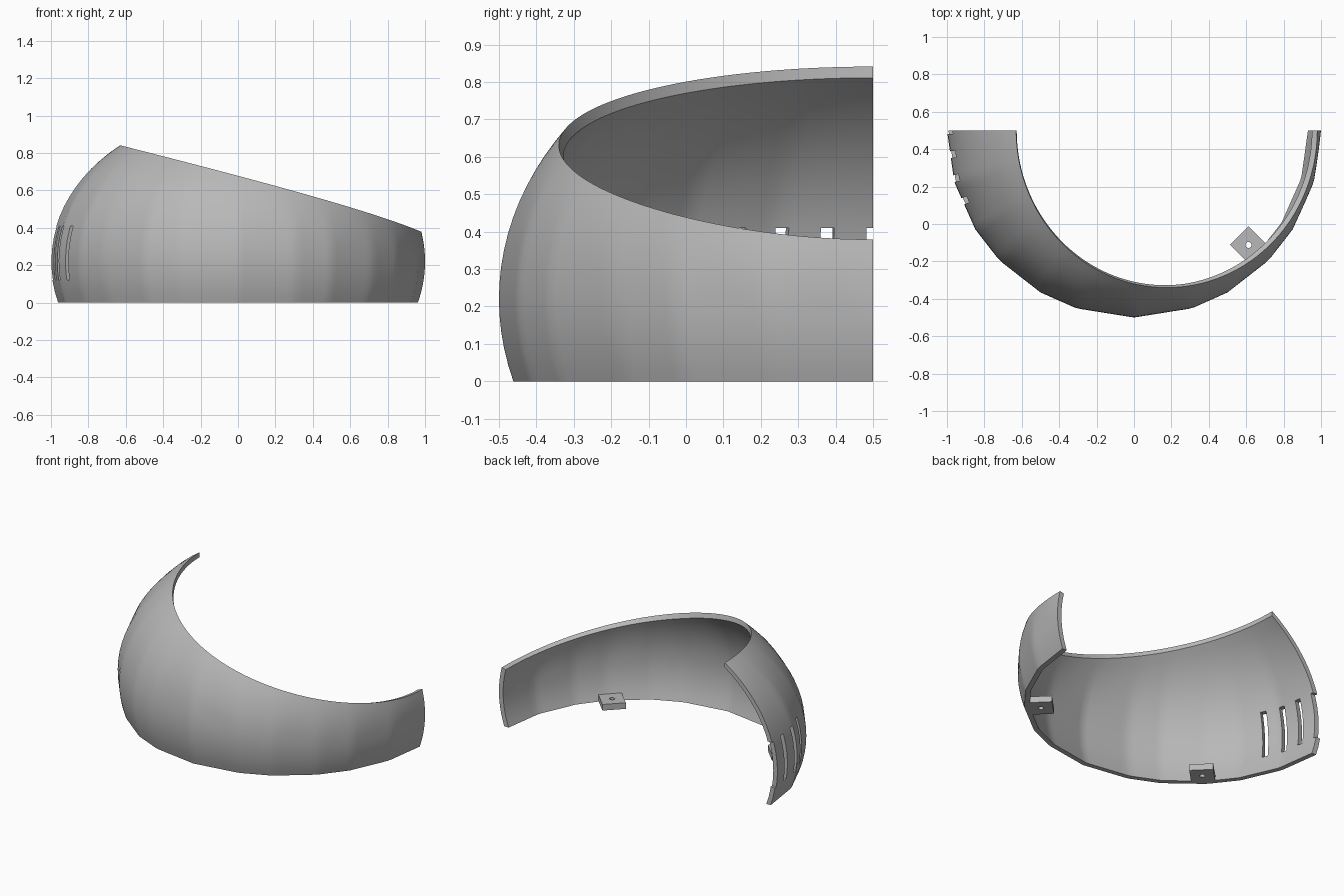
import bpy, bmesh
from math import sin, cos, asin, sqrt, radians, pi
from mathutils import Matrix, Vector

cube = bpy.data.objects.get("Cube")
if cube:
    bpy.data.objects.remove(cube)

MID_Y, MID_Z = 0.5, 0.22      # centre of the flattened sphere
OUTER = (1.0, 0.80)           # horizontal and vertical radius
INNER = (0.97, 0.775)
STEPS, ROWS = 96, 16
KNOTS = [-90, -74, -58, -46, -30, -18, 0, 18, 30, 46, 58, 74, 90]

grey = bpy.data.materials.new("plain_grey")
grey.use_nodes = True
grey.diffuse_color = (0.48, 0.48, 0.48, 1)
grey.node_tree.nodes["Principled BSDF"].inputs["Base Color"].default_value = (0.48, 0.48, 0.48, 1)


def add_object(name, bm):
    bmesh.ops.recalc_face_normals(bm, faces=bm.faces)
    mesh = bpy.data.meshes.new(name)
    bm.to_mesh(mesh)
    bm.free()
    mesh.materials.append(grey)
    obj = bpy.data.objects.new(name, mesh)
    bpy.context.collection.objects.link(obj)
    return obj


def cut_away(target, cutters):
    bpy.context.view_layer.objects.active = target
    for cutter in cutters:
        mod = target.modifiers.new("cut", 'BOOLEAN')
        mod.operation, mod.solver, mod.object = 'DIFFERENCE', 'EXACT', cutter
        bpy.ops.object.modifier_apply(modifier=mod.name)
        bpy.data.objects.remove(cutter)


def rim_height(a):
    # where an upright oval opening meets the outer surface
    cx, ra, rb = 0.175, 0.805, 0.84
    qa = (cos(a) / ra) ** 2 + (sin(a) / rb) ** 2
    qb = -2 * cx * cos(a) / ra ** 2
    qc = (cx / ra) ** 2 - 1
    r = (-qb + sqrt(qb * qb - 4 * qa * qc)) / (2 * qa)
    return MID_Z + OUTER[1] * sqrt(max(0, 1 - r * r))


def flattening(a):
    # broad flat panels around the front
    deg = (a - 1.5 * pi) * 180 / pi
    for lo, hi in zip(KNOTS, KNOTS[1:]):
        if deg <= hi + 0.001:
            return cos(radians(hi - lo) / 2) / cos(radians(deg - (lo + hi) / 2))
    return 1


def column(a, radii, top):
    low = asin(-MID_Z / radii[1])
    high = asin((top - MID_Z) / radii[1])
    points = []
    for k in range(ROWS + 1):
        t = k / ROWS
        lat = low + (high - low) * t
        fade = min(1, 2 * (1 - t))
        r = radii[0] * cos(lat) * (1 + (flattening(a) - 1) * fade)
        points.append((r * cos(a), MID_Y + r * sin(a), MID_Z + radii[1] * sin(lat)))
    return points


# Curved half shell with a slanted upper opening
bm = bmesh.new()
rings = []
for i in range(STEPS + 1):
    a = pi + pi * i / STEPS
    top = rim_height(a)
    drop = 0.03 * min(1, (top - 0.3) / 0.3)
    loop = column(a, OUTER, top) + column(a, INNER, top - drop)[::-1]
    rings.append([bm.verts.new(p) for p in loop])
n = len(rings[0])
for r0, r1 in zip(rings, rings[1:]):
    for k in range(n):
        m = (k + 1) % n
        bm.faces.new((r0[k], r0[m], r1[m], r1[k]))
for ring in (rings[0], rings[-1]):
    for k in range(ROWS):
        bm.faces.new((ring[k], ring[k + 1], ring[n - 2 - k], ring[n - 1 - k]))
shell = add_object("shell", bm)

# Upright vent slots near one end
slots = []
for i in range(4):
    bm = bmesh.new()
    turn = Matrix.Translation((0, MID_Y, 0)) @ Matrix.Rotation(radians(7.5 * i), 4, 'Z')
    bmesh.ops.create_cube(bm, size=1, matrix=turn @ Matrix.Translation((-0.97, 0, 0.265))
                          @ Matrix.Diagonal((0.3, 0.036, 0.29, 1)))
    slots.append(add_object("slot_cutter", bm))
cut_away(shell, slots)

# Mounting tabs with a screw hole on the inside of the lower edge
tabs = []
for side, name in ((1, "left_tab"), (-1, "right_tab")):
    place = Matrix.Translation((side * 0.612, -0.112, 0.02)) @ Matrix.Rotation(radians(45), 4, 'Z')
    bm = bmesh.new()
    bmesh.ops.create_cube(bm, size=1, matrix=place @ Matrix.Diagonal((0.14, 0.14, 0.04, 1)))
    tab = add_object(name, bm)
    bm = bmesh.new()
    bmesh.ops.create_cone(bm, cap_ends=True, segments=20, radius1=0.016, radius2=0.016,
                          depth=0.2, matrix=place)
    cut_away(tab, [add_object("hole_cutter", bm)])
    tabs.append(tab)

# Smooth shading with crisp edges
bpy.ops.object.select_all(action='DESELECT')
for obj in [shell] + tabs:
    obj.select_set(True)
bpy.context.view_layer.objects.active = shell
bpy.ops.object.shade_smooth_by_angle(angle=radians(30))
